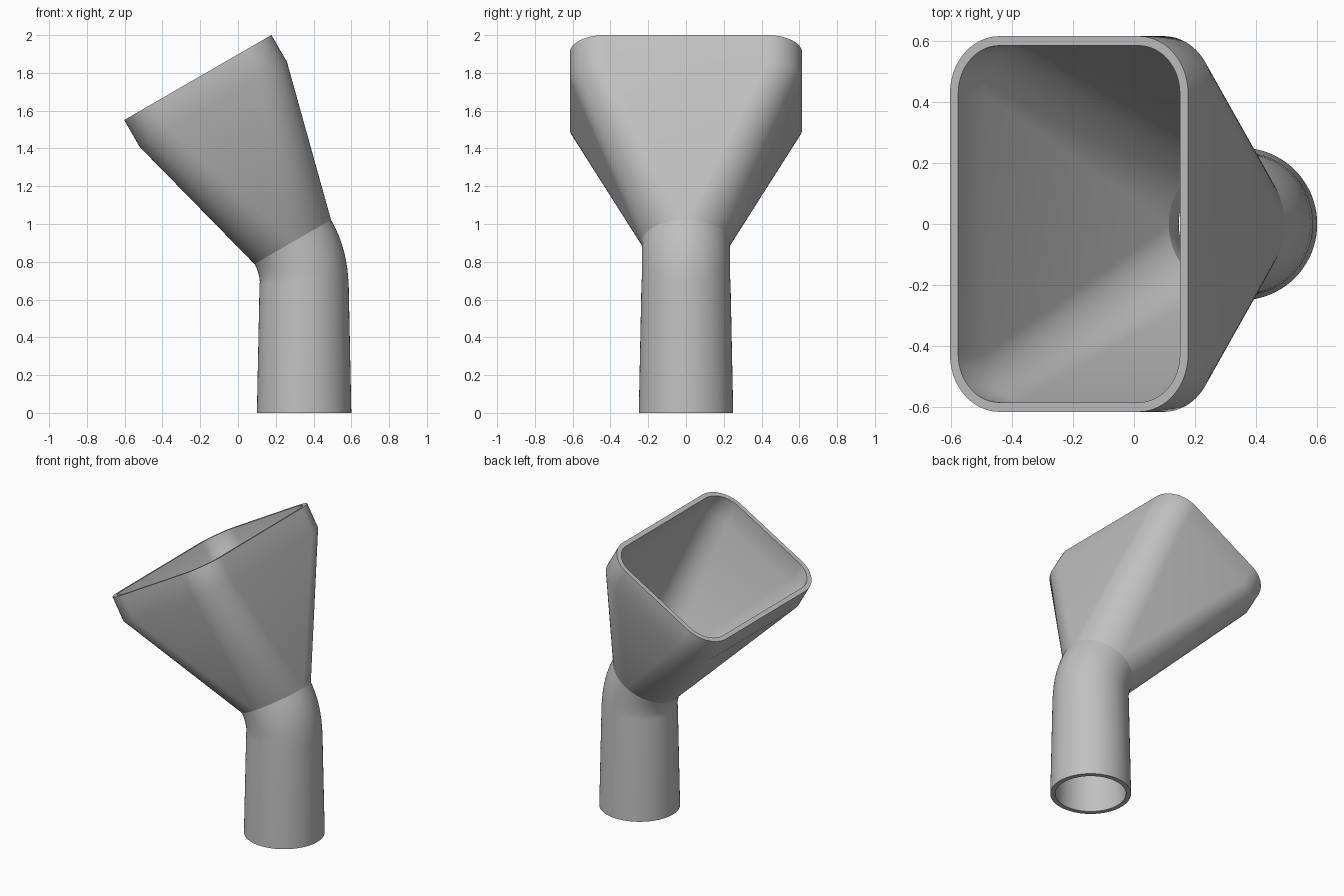
import bpy, bmesh
from math import sin, cos, pi, radians
from mathutils import Vector, Matrix

cube = bpy.data.objects.get("Cube")
if cube:
    bpy.data.objects.remove(cube, do_unlink=True)

grey = bpy.data.materials.new("plain grey")
grey.use_nodes = True
colour = (0.53, 0.53, 0.53, 1)
grey.diffuse_color = colour
grey.node_tree.nodes["Principled BSDF"].inputs["Base Color"].default_value = colour

TUBE_X, BEND_Z, BEND_R, TILT = 0.35, 0.68, 0.45, radians(30)
WALL = 0.031
STEPS = 20


def frame(angle):
    """Placement of a cross-section after bending by the given angle."""
    x = TUBE_X - BEND_R * (1 - cos(angle))
    z = BEND_Z + BEND_R * sin(angle)
    return Matrix.Translation((x, 0, z)) @ Matrix.Rotation(-angle, 4, 'Y')


def ring(place, z, hx, hy, r):
    """Rounded rectangle; becomes a circle when hx = hy = r."""
    points = []
    for q, (sx, sy) in enumerate([(1, 1), (-1, 1), (-1, -1), (1, -1)]):
        for i in range(STEPS + 1):
            a = (q + i / STEPS) * pi / 2
            points.append(place @ Vector((sx * (hx - r) + r * cos(a),
                                          sy * (hy - r) + r * sin(a), z)))
    return points


def loft(name, rings):
    bm = bmesh.new()
    rows = [[bm.verts.new(p) for p in points] for points in rings]
    for a, b in zip(rows, rows[1:]):
        for i in range(len(a)):
            j = (i + 1) % len(a)
            bm.faces.new((a[i], a[j], b[j], b[i]))
    bmesh.ops.remove_doubles(bm, verts=bm.verts, dist=0.0001)
    mesh = bpy.data.meshes.new(name)
    bm.to_mesh(mesh)
    bm.free()
    mesh.materials.append(grey)
    obj = bpy.data.objects.new(name, mesh)
    bpy.context.collection.objects.link(obj)
    bpy.ops.object.select_all(action='DESELECT')
    obj.select_set(True)
    bpy.context.view_layer.objects.active = obj
    bpy.ops.object.shade_smooth_by_angle(angle=radians(30))


def neck_skin(inset):
    """Tapered straight pipe followed by the bend, bottom to top."""
    skin = []
    for z, r in [(-BEND_Z, 0.25), (0, 0.236)]:
        skin.append(ring(frame(0), z, *[r - inset] * 3))
    for i in range(1, 9):
        skin.append(ring(frame(TILT * i / 8), 0, *[0.234 - inset] * 3))
    return skin


def funnel_skin(inset):
    """Round neck opening out to a rounded rectangle with a straight lip."""
    tip = frame(TILT)
    mouth = (0.45 - inset, 0.615 - inset, 0.187 - inset)
    return [ring(tip, 0, *[0.234 - inset] * 3),
            ring(tip, 0.84, *mouth), ring(tip, 1.005, *mouth)]


# Pipe with its bend: outside downwards, then inside upwards
loft("neck", neck_skin(0)[::-1] + neck_skin(WALL))
for poly in [bpy.data.objects["neck"].data]:
    poly.flip_normals()

# Funnel: outside up to the rim, then inside back down
loft("funnel", funnel_skin(0) + funnel_skin(WALL)[::-1])
